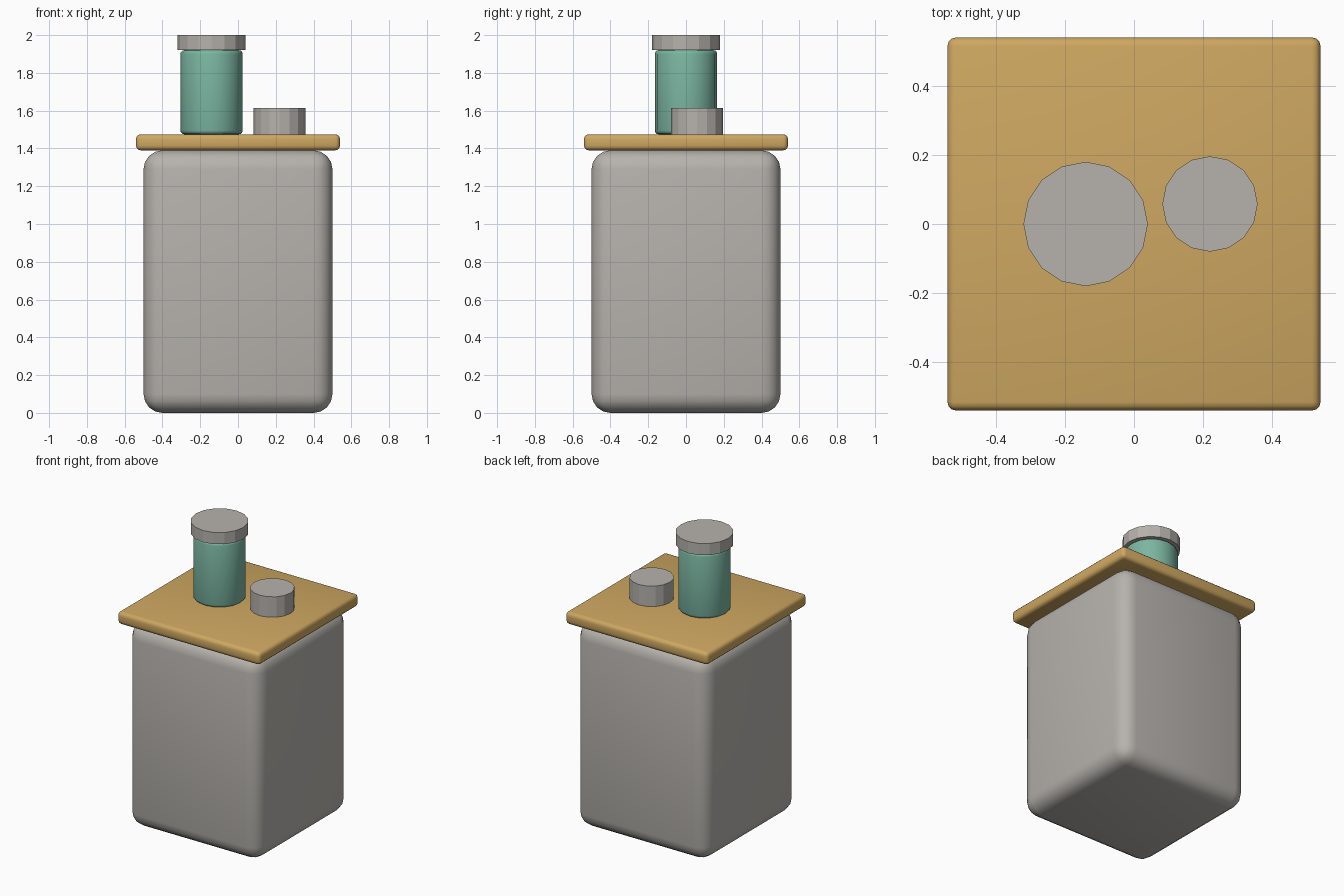
import bpy
import math

cube = bpy.data.objects.get("Cube")
if cube:
    bpy.data.objects.remove(cube, do_unlink=True)


def material(name, rgb):
    mat = bpy.data.materials.new(name)
    mat.use_nodes = True
    color = (*rgb, 1)
    mat.diffuse_color = color
    mat.node_tree.nodes["Principled BSDF"].inputs["Base Color"].default_value = color
    return mat


def finish(obj, name, mat, bevel=0, segments=3):
    obj.name = name
    obj.data.materials.append(mat)
    if bevel:
        mod = obj.modifiers.new("Rounded edges", "BEVEL")
        mod.width = bevel
        mod.segments = segments
        mod.limit_method = "ANGLE"
        mod.angle_limit = math.radians(40)
        bpy.ops.object.modifier_apply(modifier=mod.name)
        bpy.ops.object.shade_smooth_by_angle(angle=math.radians(40))
    return obj


def box(name, mat, width, bottom, top, bevel, segments):
    bpy.ops.mesh.primitive_cube_add(size=1, location=(0, 0, (bottom + top) / 2))
    obj = bpy.context.object
    obj.scale = (width, width, top - bottom)
    bpy.ops.object.transform_apply(location=False, rotation=False, scale=True)
    return finish(obj, name, mat, bevel, segments)


def drum(name, mat, center, radius, bottom, top, bevel=0, sides=16):
    bpy.ops.mesh.primitive_cylinder_add(
        vertices=sides, radius=radius, depth=top - bottom,
        location=(*center, (bottom + top) / 2))
    return finish(bpy.context.object, name, mat, bevel)


gray = material("Warm gray", (0.47, 0.45, 0.42))
wood = material("Golden wood", (0.62, 0.39, 0.12))
teal = material("Teal glass", (0.20, 0.47, 0.36))

# Cabinet and overhanging top
box("cabinet_body", gray, 1.0, 0, 1.39, 0.1, 4)
box("countertop", wood, 1.08, 1.39, 1.475, 0.025, 3)

# Jar with lid
JAR = (-0.14, 0.0)
drum("jar_body", teal, JAR, 0.165, 1.475, 1.92, 0.02)
drum("jar_lid", gray, JAR, 0.18, 1.92, 2.0)

# Small tin beside the jar
drum("small_tin", gray, (0.22, 0.058), 0.138, 1.475, 1.615)
